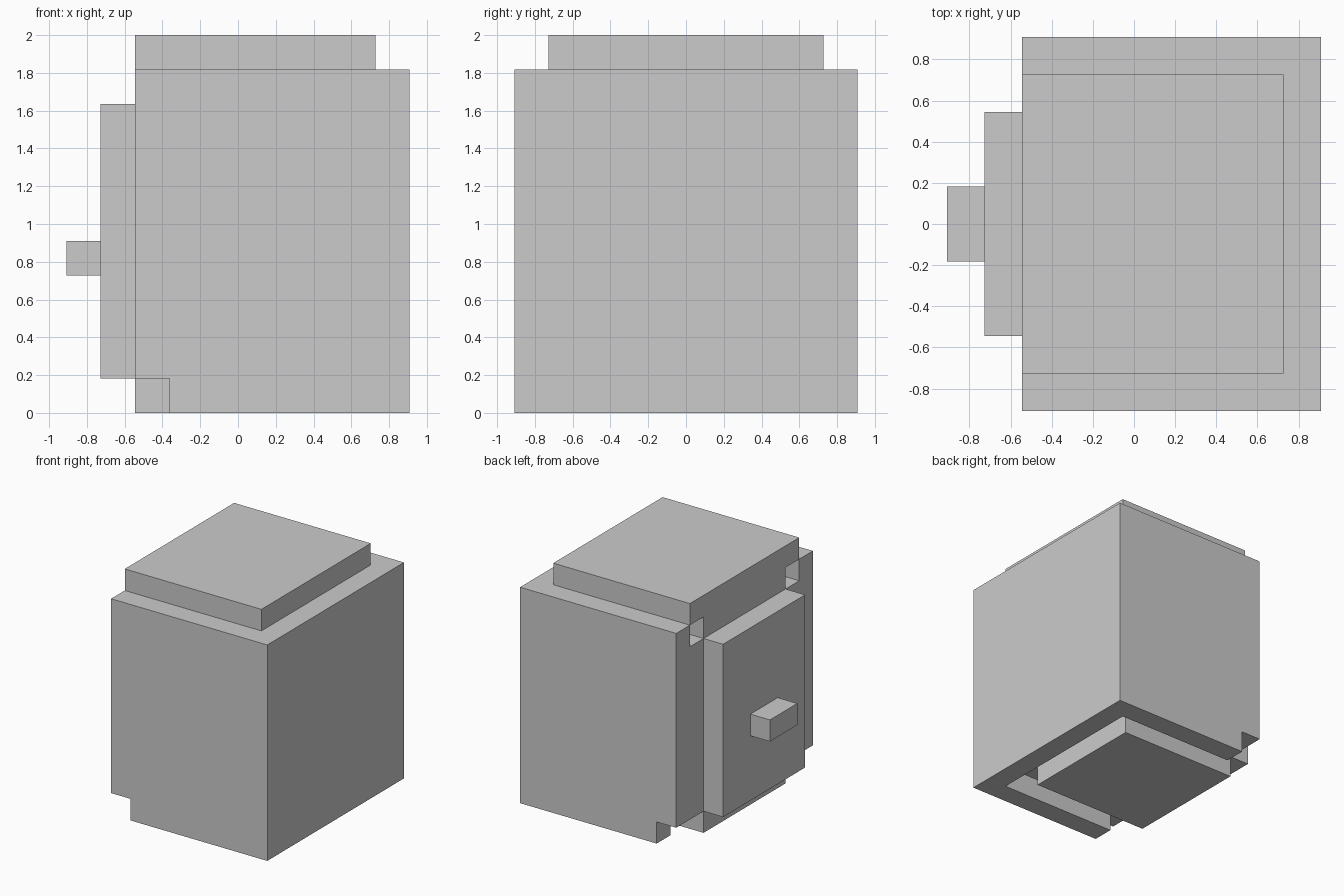
import bpy, bmesh

if "Cube" in bpy.data.objects:
    bpy.data.objects.remove(bpy.data.objects["Cube"])

U = 2 / 11  # the model sits on a regular grid, 11 units tall


def prism(name, outline, z0, z1):
    """Extrude a plan outline (grid units, counter-clockwise) from z0 to z1."""
    bm = bmesh.new()
    base = bm.faces.new([bm.verts.new((x * U, y * U, z0 * U)) for x, y in outline])
    top = bmesh.ops.extrude_face_region(bm, geom=[base])["geom"]
    verts = [v for v in top if isinstance(v, bmesh.types.BMVert)]
    bmesh.ops.translate(bm, verts=verts, vec=(0, 0, (z1 - z0) * U))
    bmesh.ops.recalc_face_normals(bm, faces=bm.faces)
    mesh = bpy.data.meshes.new(name)
    bm.to_mesh(mesh)
    bm.free()
    ob = bpy.data.objects.new(name, mesh)
    bpy.context.collection.objects.link(ob)
    return ob


def box(name, x0, x1, half_y, z0, z1):
    return prism(name, [(x0, -half_y), (x1, -half_y), (x1, half_y), (x0, half_y)], z0, z1)


def mirrored(half):
    """Complete a plan outline given its -y half."""
    return half + [(x, -y) for x, y in reversed(half)]


def carve(ob, cutter):
    mod = ob.modifiers.new("carve", 'BOOLEAN')
    mod.operation = 'DIFFERENCE'
    mod.solver = 'EXACT'
    mod.object = cutter
    bpy.context.view_layer.objects.active = ob
    bpy.ops.object.modifier_apply(modifier=mod.name)
    bpy.data.objects.remove(cutter)


# Main body
body = box("body", -3, 5, 5, 0, 10)

# U-shaped groove beneath the lid, open at the door side
carve(body, prism("lid_groove_cutter",
                  mirrored([(3, -3), (-4, -3), (-4, -4), (4, -4)]), 9, 10.5))

# Groove around the foot, widening into notches at the door-side corners
carve(body, prism("foot_groove_cutter",
                  mirrored([(3, -3), (-4, -3), (-4, -6), (-2, -6), (-2, -4), (4, -4)]), -1, 1))

# Lid, door and handle
box("lid", -3, 4, 4, 10, 11)
box("door", -4, -3, 3, 1, 9)
box("door_handle", -5, -4, 1, 4, 5)
